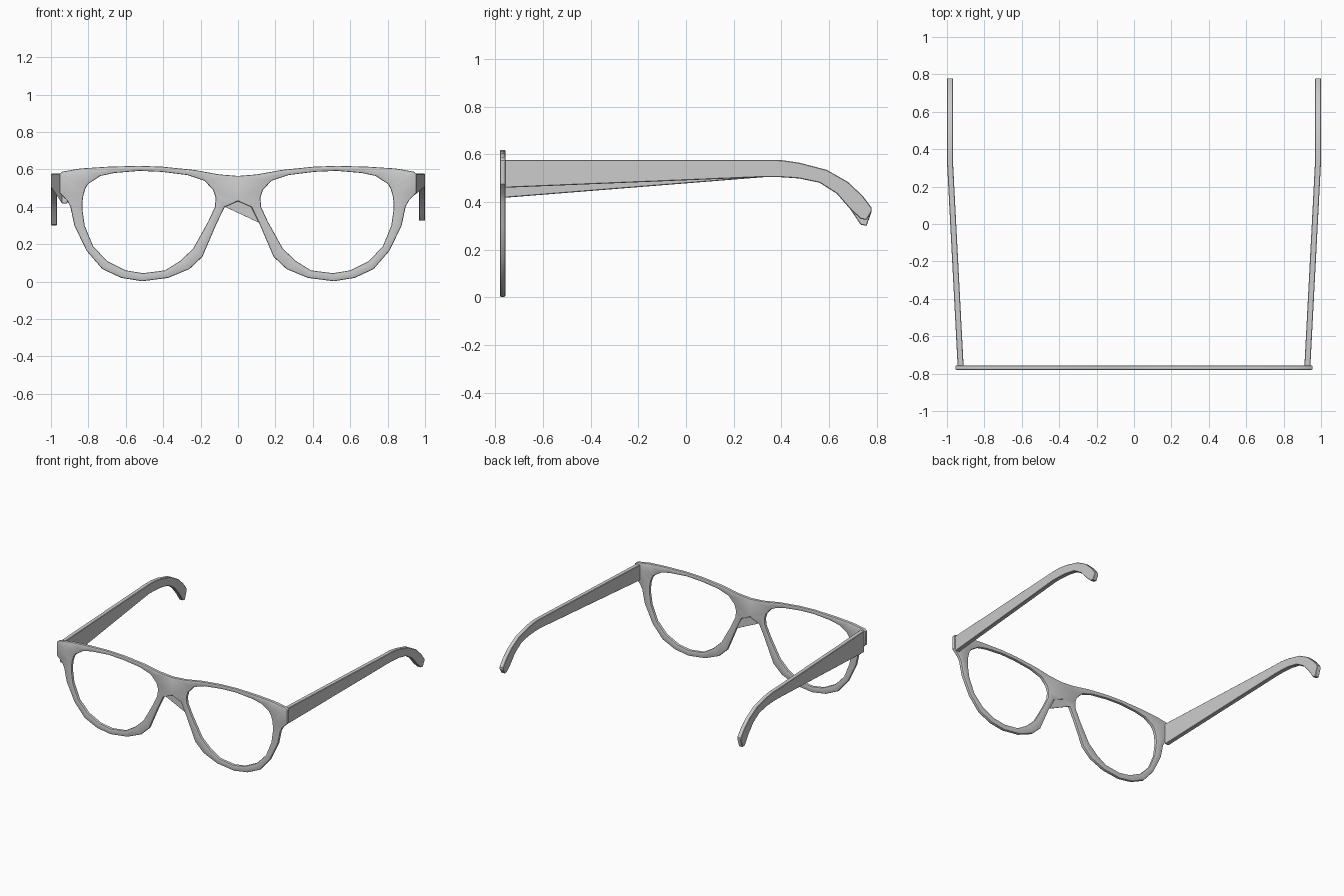
import bpy, bmesh, math

if "Cube" in bpy.data.objects:
    bpy.data.objects.remove(bpy.data.objects["Cube"])

def make_object(name, verts, faces):
    mesh = bpy.data.meshes.new(name)
    mesh.from_pydata(verts, [], faces)
    bm = bmesh.new()
    bm.from_mesh(mesh)
    bmesh.ops.recalc_face_normals(bm, faces=bm.faces)
    bm.to_mesh(mesh)
    bm.free()
    obj = bpy.data.objects.new(name, mesh)
    bpy.context.collection.objects.link(obj)
    return obj

def finish(obj, bevel, segments, angle=35):
    mod = obj.modifiers.new("Bevel", 'BEVEL')
    mod.width, mod.segments = bevel, segments
    mod.limit_method, mod.angle_limit = 'ANGLE', math.radians(50)
    bpy.ops.object.select_all(action='DESELECT')
    obj.select_set(True)
    bpy.context.view_layer.objects.active = obj
    bpy.ops.object.convert(target='MESH')
    bpy.ops.object.shade_smooth_by_angle(angle=math.radians(angle))

FRONT_Y = -0.7685

# Half of the front frame: outer outline and lens opening, paired point by point
RIM = [  # outer x, outer z, inner x, inner z
    (0, .565, .133, .49), (.10, .573, .18, .54), (.235, .597, .272, .57),
    (.40, .614, .41, .587), (.53, .619, .528, .592), (.70, .614, .66, .581),
    (.84, .605, .736, .565), (.94, .588, .80, .523), (.955, .575, .815, .50),
    (.955, .475, .827, .46), (.915, .435, .832, .42), (.896, .40, .831, .38),
    (.875, .30, .82, .30), (.81, .165, .775, .19), (.725, .067, .70, .11),
    (.624, .02, .60, .06), (.512, .002, .507, .045), (.373, .02, .39, .06),
    (.26, .067, .31, .11), (.19, .133, .24, .176), (.112, .315, .16, .32),
    (.07, .40, .123, .40), (0, .43, .12, .45)]
n = len(RIM)
verts = [(a, FRONT_Y, b) for a, b, _, _ in RIM] + [(c, FRONT_Y, d) for _, _, c, d in RIM]
faces = [(i, (i + 1) % n, n + (i + 1) % n, n + i) for i in range(n)]
frame = make_object("front_frame", verts, faces)
mirror = frame.modifiers.new("Mirror", 'MIRROR')
mirror.use_clip = True
solid = frame.modifiers.new("Solidify", 'SOLIDIFY')
solid.thickness, solid.offset = 0.024, 0
finish(frame, 0.007, 2)

# Slanted web behind the nose bridge
WEB = [(-.07, .40), (0, .43), (.07, .40), (.112, .315)]
web = make_object("bridge_web", [(x, -0.759, z) for x, z in WEB], [(0, 1, 2, 3)])
mod = web.modifiers.new("Solidify", 'SOLIDIFY')
mod.thickness, mod.offset = 0.004, 0
finish(web, 0.0005, 1)

# Temple arms: side profile as top/bottom pairs, splayed outward up to the bend
ARM = [  # top y, top z, bottom y, bottom z
    (-.76, .577, -.76, .46), (.335, .577, .335, .505), (.40, .576, .40, .504),
    (.475, .565, .473, .499), (.59, .535, .56, .481), (.678, .485, .632, .435),
    (.74, .427, .69, .368), (.778, .377, .732, .33), (.778, .36, .757, .325)]

def arm_x(y):
    return 0.927 + 0.057 * min(1, (y + 0.76) / 1.095)

def temple(name, side, drop_front, drop_tip):
    verts = []
    for i, (ty, tz, by, bz) in enumerate(ARM):
        if i == 0:
            bz -= drop_front
        if i >= len(ARM) - 2:
            bz -= drop_tip
        for y, z in ((ty, tz), (by, bz)):
            for half in (-0.016, 0.016):
                verts.append((side * (arm_x(y) + half), y, z))
    faces = [(0, 1, 3, 2)]
    for k in range(0, 4 * (len(ARM) - 1), 4):
        for a, b in ((0, 1), (1, 3), (3, 2), (2, 0)):
            faces.append((k + a, k + b, k + 4 + b, k + 4 + a))
    k = 4 * (len(ARM) - 1)
    faces.append((k, k + 1, k + 3, k + 2))
    finish(make_object(name, verts, faces), 0.003, 1, 30)

temple("temple_right", 1, 0, 0)
temple("temple_left", -1, 0.042, 0.025)
